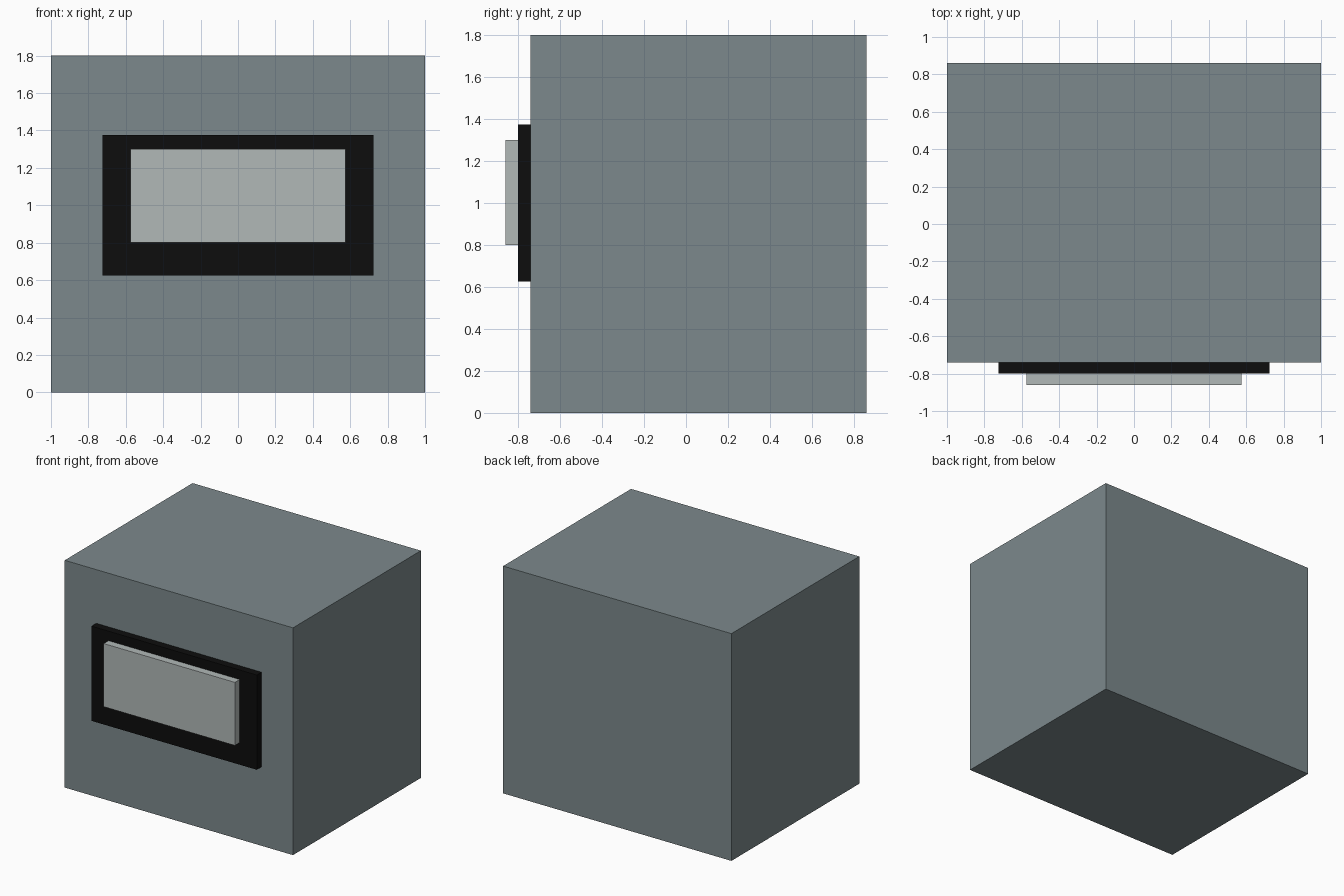
import bpy
import bmesh
from mathutils import Vector

cube = bpy.data.objects.get("Cube")
if cube:
    bpy.data.objects.remove(cube, do_unlink=True)


def make_material(name, rgb):
    mat = bpy.data.materials.new(name)
    mat.use_nodes = True
    colour = (*rgb, 1.0)
    mat.diffuse_color = colour
    mat.node_tree.nodes["Principled BSDF"].inputs["Base Color"].default_value = colour
    return mat


def make_box(name, low, high, mat):
    """Flat-sided box spanning two opposite corners."""
    low, high = Vector(low), Vector(high)
    bm = bmesh.new()
    bmesh.ops.create_cube(bm, size=1.0)
    bmesh.ops.scale(bm, vec=high - low, verts=bm.verts)
    mesh = bpy.data.meshes.new(name)
    bm.to_mesh(mesh)
    bm.free()
    mesh.materials.append(mat)
    obj = bpy.data.objects.new(name, mesh)
    obj.location = (low + high) / 2
    bpy.context.collection.objects.link(obj)
    return obj


slate = make_material("slate grey", (0.202, 0.250, 0.262))
black = make_material("black", (0.004, 0.004, 0.004))
pale = make_material("pale grey", (0.440, 0.479, 0.474))

# Main block, with its front set back to leave room for the plates
front_y, plate_y, panel_y = -0.74, -0.80, -0.86
make_box("body", (-1, front_y, 0), (1, 0.86, 1.8), slate)

# Dark backing plate on the front
make_box("backing_plate", (-0.725, plate_y, 0.625), (0.725, front_y, 1.375), black)

# Raised pale panel, set above the middle of the backing plate
make_box("front_panel", (-0.575, panel_y, 0.80), (0.575, plate_y, 1.30), pale)
